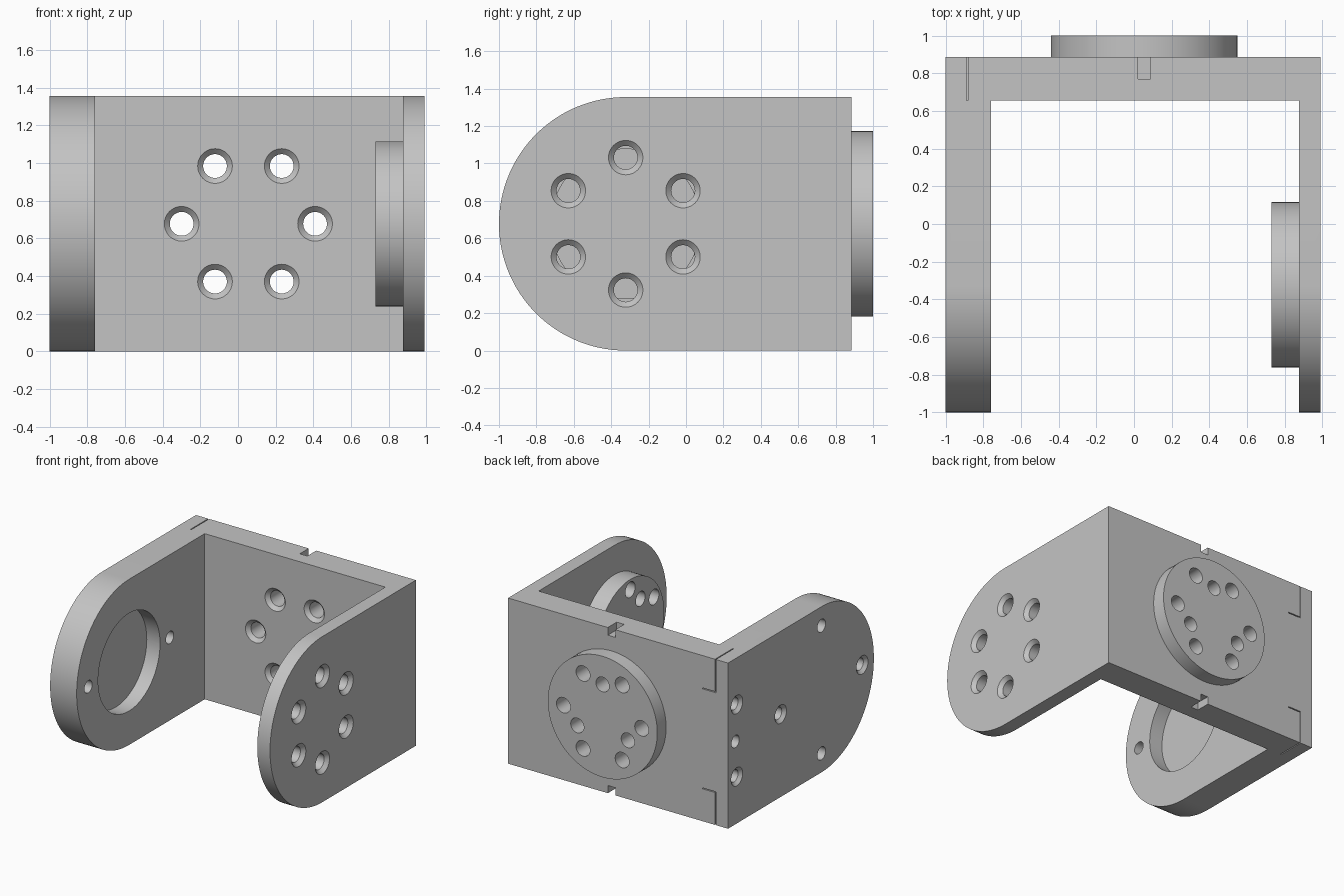
import bpy, bmesh, math
from mathutils import Vector

if "Cube" in bpy.data.objects:
    bpy.data.objects.remove(bpy.data.objects["Cube"], do_unlink=True)

grey = bpy.data.materials.new("machined_grey")
grey.use_nodes = True
colour = (0.55, 0.55, 0.55, 1)
grey.diffuse_color = colour
grey.node_tree.nodes["Principled BSDF"].inputs["Base Color"].default_value = colour

H = 1.355            # height
MID = H / 2          # height of every hole pattern
BACK = 0.885         # rear face of the back plate
INNER = 0.655        # front face of the back plate
LEFT, RIGHT = 0.99, -1.0
ARM_Y = -1 + MID     # centre of the rounded arm ends
HUB_X = 0.055        # centre of the rear flange
X, Y, Z = Vector((1, 0, 0)), Vector((0, 1, 0)), Vector((0, 0, 1))


def add_loft(bm, rings):
    """Bridge rings of points and cap both ends."""
    rows = [[bm.verts.new(p) for p in ring] for ring in rings]
    faces = [bm.faces.new(rows[0]), bm.faces.new(rows[-1])]
    n = len(rows[0])
    for a, b in zip(rows, rows[1:]):
        for i in range(n):
            j = (i + 1) % n
            faces.append(bm.faces.new((a[i], a[j], b[j], b[i])))
    bmesh.ops.recalc_face_normals(bm, faces=faces)


def add_prism(bm, points, along):
    pts = [Vector(p) for p in points]
    add_loft(bm, [pts, [p + along for p in pts]])


def add_round(bm, start, axis, profile, sides=48):
    """Turned shape: profile holds (radius, distance along axis)."""
    u = Z if abs(axis.z) < 0.5 else X
    v = axis.cross(u)
    angles = [2 * math.pi * i / sides for i in range(sides)]
    add_loft(bm, [[Vector(start) + axis * d + (u * math.cos(t) + v * math.sin(t)) * r
                   for t in angles] for r, d in profile])


def sunk(r, rim, depth):
    """Hole profile with a conical rim."""
    return [(rim + 0.01, -0.01), (r, rim - r), (r, depth)]


def plain(r, depth):
    return [(r, -0.01), (r, depth)]


def circle(cu, cv, r, count, first):
    for i in range(count):
        t = math.radians(first + 360 * i / count)
        yield cu + r * math.cos(t), cv + r * math.sin(t)


def finish(bm, name):
    mesh = bpy.data.meshes.new(name)
    bm.to_mesh(mesh)
    bm.free()
    mesh.materials.append(grey)
    ob = bpy.data.objects.new(name, mesh)
    bpy.context.collection.objects.link(ob)
    return ob


def activate(ob):
    bpy.ops.object.select_all(action='DESELECT')
    ob.select_set(True)
    bpy.context.view_layer.objects.active = ob


def combine(ob, other, operation):
    mod = ob.modifiers.new("cut", 'BOOLEAN')
    mod.object, mod.operation, mod.solver = other, operation, 'EXACT'
    activate(ob)
    bpy.ops.object.modifier_apply(modifier=mod.name)


# U-shaped body, trimmed to the rounded side outline
bm = bmesh.new()
plan = [(RIGHT, -1.2), (-0.76, -1.2), (-0.76, INNER), (0.875, INNER),
        (0.875, -1.2), (LEFT, -1.2), (LEFT, BACK), (RIGHT, BACK)]
add_prism(bm, [(x, y, -0.1) for x, y in plan], Z * (H + 0.2))
body = finish(bm, "bracket_body")

bm = bmesh.new()
outline = [(1.1, 0), (1.1, H)]
for i in range(65):
    t = math.pi * (0.5 + i / 64)
    outline.append((ARM_Y + MID * math.cos(t), MID + MID * math.sin(t)))
add_prism(bm, [(-1.2, y, z) for y, z in outline], X * 2.4)
trim = finish(bm, "outline_trim")
combine(body, trim, 'INTERSECT')
bpy.data.objects.remove(trim, do_unlink=True)

# Rear flange and inner boss
bm = bmesh.new()
add_round(bm, (HUB_X, BACK, MID), Y, [(0.495, 0), (0.495, 1 - BACK)], 96)
flange = finish(bm, "rear_flange")
bm = bmesh.new()
add_round(bm, (0.73, ARM_Y, MID), X, [(0.438, 0), (0.438, 0.145)], 96)
boss = finish(bm, "inner_boss")

# Bolt circles through flange and boss, with blind holes between
bm = bmesh.new()
for x, z in circle(HUB_X, MID, 0.354, 6, 0):
    add_round(bm, (x, INNER, z), Y, sunk(0.063, 0.092, 0.4))
for x, z in circle(HUB_X, MID, 0.264, 3, 90):
    add_round(bm, (x, 1, z), -Y, plain(0.06, 0.2))
for y, z in circle(ARM_Y, MID, 0.354, 6, 30):
    add_round(bm, (LEFT, y, z), -X, sunk(0.063, 0.092, 0.35))
for y, z in circle(ARM_Y, MID, 0.264, 3, 0):
    add_round(bm, (0.73, y, z), X, plain(0.06, 0.2))

# Bearing recess and holes in the thick arm
add_round(bm, (-0.76, ARM_Y, MID), -X, plain(0.4, 0.12), 96)
for side in (-1, 1):
    add_round(bm, (RIGHT, ARM_Y + side * 0.527, MID), X, sunk(0.05, 0.075, 0.3))
    add_round(bm, (RIGHT, ARM_Y, MID + side * 0.522), X, plain(0.053, 0.15))
    add_round(bm, (RIGHT, 0.77, MID + side * 0.295), X, sunk(0.05, 0.075, 0.4))
add_round(bm, (RIGHT, 0.79, MID), X, plain(0.05, 0.3))

# Corner joint slits and centre notches, mirrored top to bottom
slit = [(-0.89, 0.7), (-0.89, 0.405), (-0.77, 0.405), (-0.77, 0.413),
        (-0.882, 0.413), (-0.882, 0.7)]
notch = [(0.02, 0.615), (0.088, 0.615), (0.088, 0.7), (0.02, 0.7)]
for side in (-1, 1):
    add_prism(bm, [(x, INNER, MID + side * h) for x, h in slit], Y * 0.3)
    add_prism(bm, [(x, 0.77, MID + side * h) for x, h in notch], Y * 0.2)
cutter = finish(bm, "hole_cutter")
cutter.hide_render = True

for part in (body, flange, boss):
    combine(part, cutter, 'DIFFERENCE')
    activate(part)
    bpy.ops.object.shade_smooth_by_angle(angle=math.radians(25))
bpy.data.objects.remove(cutter, do_unlink=True)
